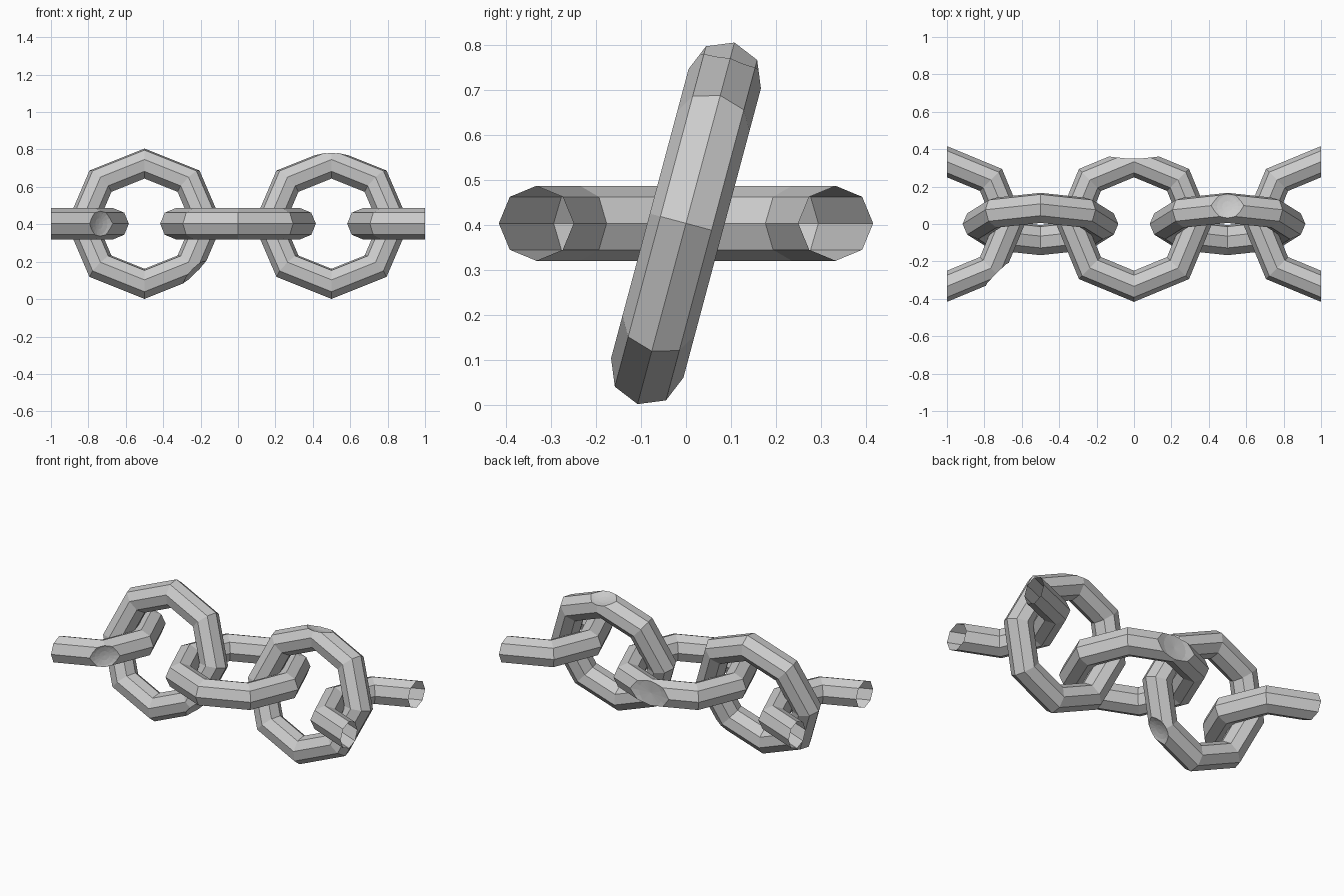
import bpy, bmesh
from math import radians, cos, sin
from mathutils import Matrix, Vector

if "Cube" in bpy.data.objects:
    bpy.data.objects.remove(bpy.data.objects["Cube"])

MAJOR, MINOR, Z = 0.333, 0.0833, 0.403


def link(name, x, tilt, dent_angle=None, floor=0.362, radius=0.22, keep=0):
    # octagonal ring with octagonal section
    bpy.ops.mesh.primitive_torus_add(major_radius=MAJOR, minor_radius=MINOR,
                                     major_segments=8, minor_segments=8)
    ob = bpy.context.object
    ob.name = name
    # shallow dished dent worn into one outer corner
    if dent_angle is not None:
        a = radians(dent_angle)
        axis = Vector((cos(a), sin(a), 0))
        bpy.ops.mesh.primitive_uv_sphere_add(segments=16, ring_count=24, radius=radius)
        cutter = bpy.context.object
        cutter.name = "dent_cutter"
        cutter.data.transform(Matrix.Translation(axis * (floor + radius)) @
                              axis.to_track_quat('Z', 'Y').to_matrix().to_4x4())
        mod = ob.modifiers.new("dent", 'BOOLEAN')
        mod.operation = 'DIFFERENCE'
        mod.solver = 'EXACT'
        mod.object = cutter
        bpy.context.view_layer.objects.active = ob
        bpy.context.view_layer.update()
        bpy.ops.object.modifier_apply(modifier=mod.name)
        bpy.data.objects.remove(cutter, do_unlink=True)
    # end links are cut in half and left open
    if keep:
        bm = bmesh.new()
        bm.from_mesh(ob.data)
        bmesh.ops.bisect_plane(bm, geom=bm.verts[:] + bm.edges[:] + bm.faces[:],
                               dist=1e-5, plane_co=(0, 0, 0),
                               plane_no=(-keep, 0, 0), clear_outer=True)
        bm.to_mesh(ob.data)
        bm.free()
    ob.rotation_euler.x = radians(tilt)
    ob.location = (x, 0, Z)
    return ob


link("left_half_link", -1, 0, -45, keep=1)
link("left_upright_link", -0.5, 75, -45)
link("middle_flat_link", 0, 0, 90, floor=0.345, radius=0.6)
link("right_upright_link", 0.5, 75, 90)
link("right_half_link", 1, 0, keep=-1)
